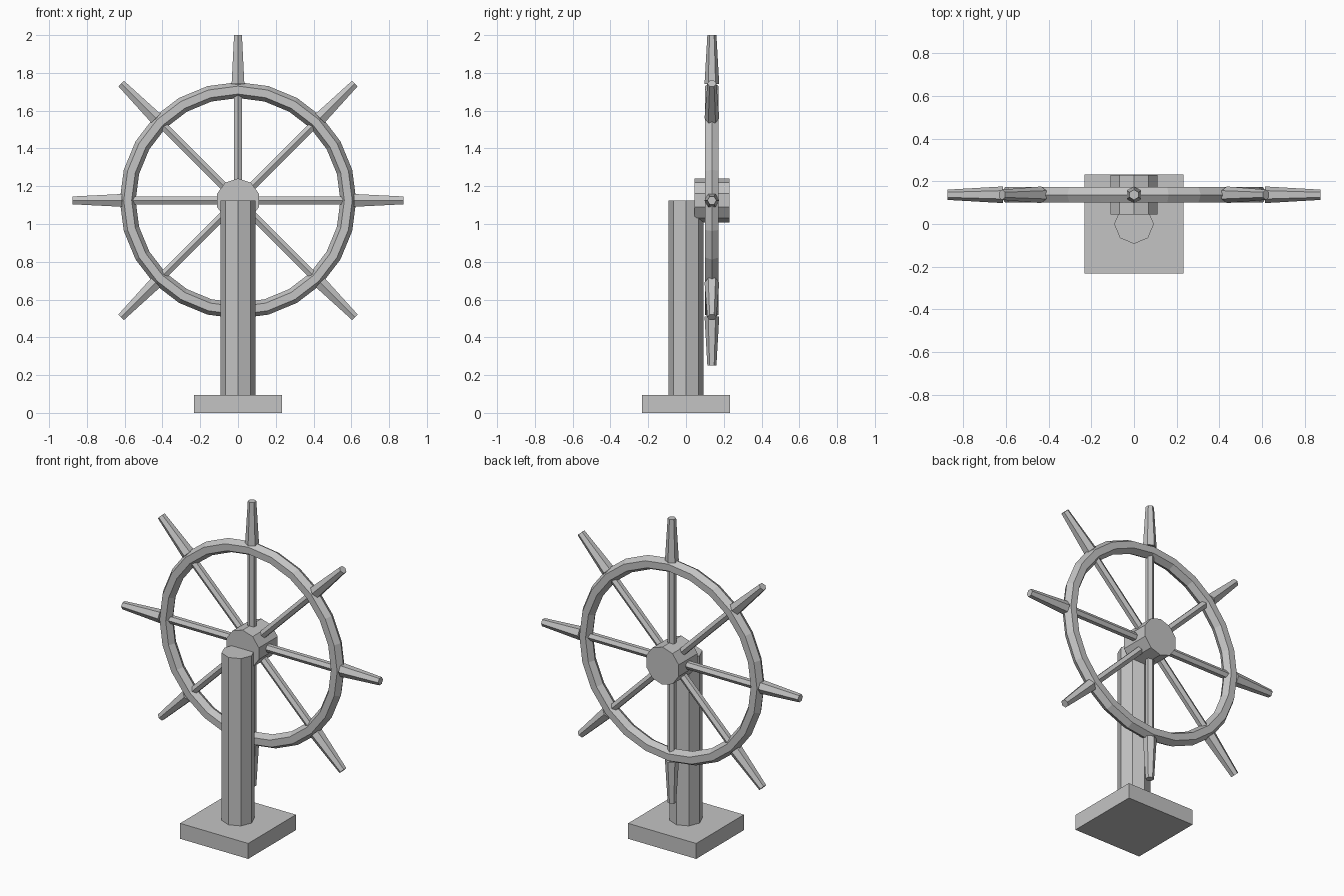
import bpy, bmesh, math
from mathutils import Matrix, Vector

if "Cube" in bpy.data.objects:
    bpy.data.objects.remove(bpy.data.objects["Cube"])

WHEEL = Vector((0, 0.137, 1.125))   # centre of the wheel

grey = bpy.data.materials.new("plain grey")
grey.diffuse_color = (0.55, 0.55, 0.55, 1)
grey.use_nodes = True
grey.node_tree.nodes["Principled BSDF"].inputs["Base Color"].default_value = grey.diffuse_color


def finish(name, bm):
    mesh = bpy.data.meshes.new(name)
    bm.to_mesh(mesh)
    bm.free()
    mesh.materials.append(grey)
    obj = bpy.data.objects.new(name, mesh)
    bpy.context.collection.objects.link(obj)
    return obj


def prism(name, sides, r1, r2, start, end, matrix):
    """Tapered prism along local z from start to end, placed by matrix."""
    bm = bmesh.new()
    place = matrix @ Matrix.Translation((0, 0, (start + end) / 2))
    bmesh.ops.create_cone(bm, cap_ends=True, segments=sides, radius1=r1,
                          radius2=r2, depth=end - start, matrix=place)
    return finish(name, bm)


# Square base
bm = bmesh.new()
bmesh.ops.create_cube(bm, size=1, matrix=Matrix.Translation((0, 0, 0.0475))
                      @ Matrix.Diagonal((0.464, 0.464, 0.095, 1)))
finish("base", bm)

# Eight-sided post
prism("post", 8, 0.093, 0.093, 0.095, 1.125, Matrix.Identity(4))

# Ten-sided hub, axis along y
centre = Matrix.Translation(WHEEL)
prism("hub", 10, 0.116, 0.116, -0.092, 0.092,
      centre @ Matrix.Rotation(math.pi / 2, 4, 'X'))

# Faceted rim with a six-sided section
bpy.ops.mesh.primitive_torus_add(major_segments=24, minor_segments=6,
                                 major_radius=0.584, minor_radius=0.042,
                                 location=WHEEL, rotation=(math.pi / 2, 0, 0))
rim = bpy.context.object
rim.name = "rim"
rim.data.materials.append(grey)
for p in rim.data.polygons:
    p.use_smooth = False

# Eight spokes, each ending in a tapered handle
for i in range(8):
    turn = centre @ Matrix.Rotation(i * math.pi / 4, 4, 'Y')
    prism(f"spoke_{i + 1}", 6, 0.025, 0.025, 0.05, 0.62, turn)
    prism(f"handle_{i + 1}", 6, 0.039, 0.024, 0.615, 0.875, turn)
